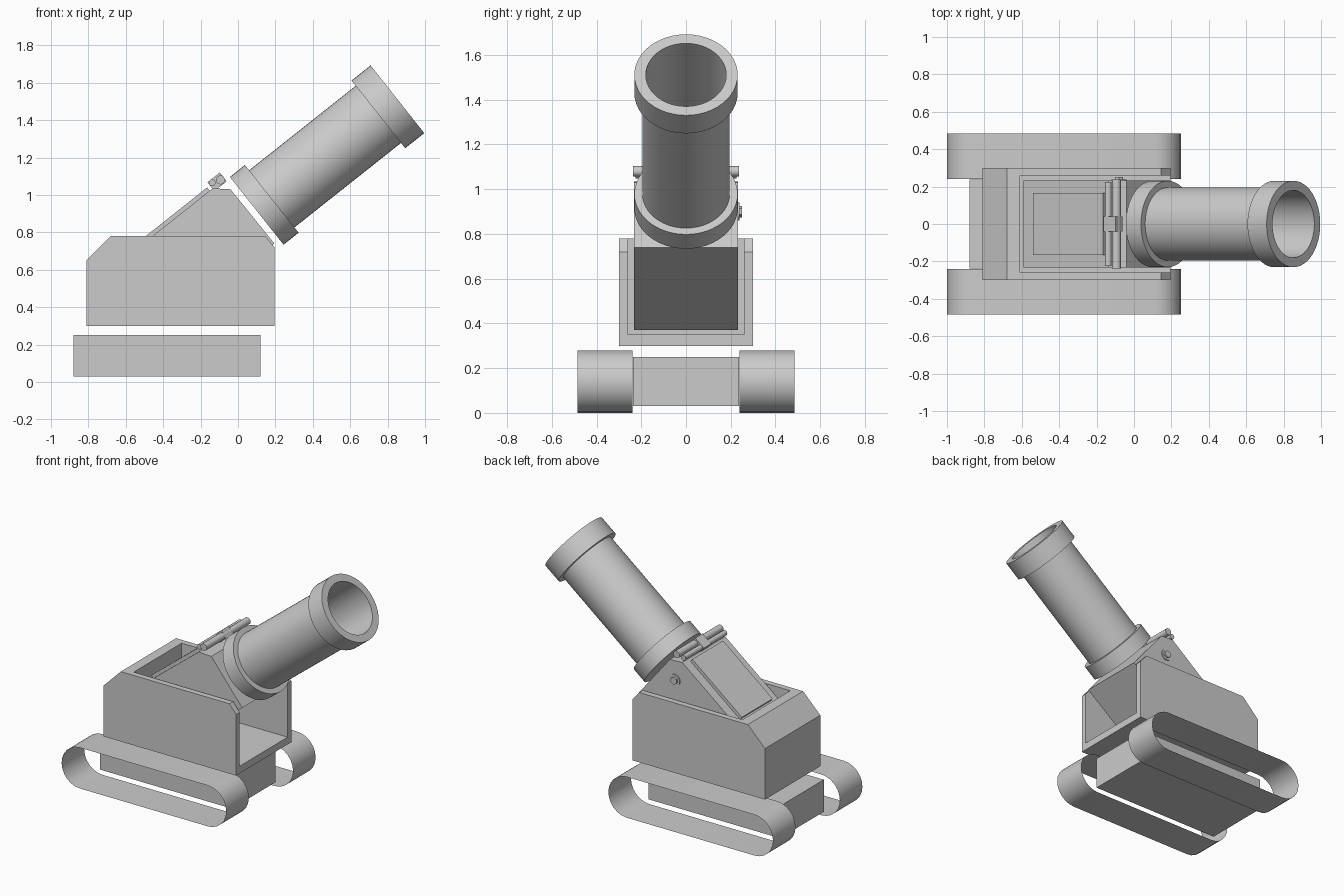
import bpy, bmesh, math
from mathutils import Vector, Matrix

if "Cube" in bpy.data.objects:
    bpy.data.objects.remove(bpy.data.objects["Cube"])

grey = bpy.data.materials.new("plain grey")
grey.diffuse_color = (0.6, 0.6, 0.6, 1)
grey.use_nodes = True
grey.node_tree.nodes["Principled BSDF"].inputs["Base Color"].default_value = grey.diffuse_color
TILT = math.radians(38.4)


def finish(name, bm, smooth=False, fix=True):
    if fix:
        bmesh.ops.recalc_face_normals(bm, faces=bm.faces)
    me = bpy.data.meshes.new(name)
    bm.to_mesh(me)
    bm.free()
    me.materials.append(grey)
    ob = bpy.data.objects.new(name, me)
    bpy.context.collection.objects.link(ob)
    if smooth:
        bpy.ops.object.select_all(action='DESELECT')
        ob.select_set(True)
        bpy.context.view_layer.objects.active = ob
        bpy.ops.object.shade_smooth_by_angle(angle=math.radians(35))
    return ob


def prism(name, pts, y0, y1):
    """Side outline (x, z) extruded along y."""
    bm = bmesh.new()
    face = bm.faces.new([bm.verts.new((x, y0, z)) for x, z in pts])
    ext = bmesh.ops.extrude_face_region(bm, geom=[face])
    verts = [v for v in ext["geom"] if isinstance(v, bmesh.types.BMVert)]
    bmesh.ops.translate(bm, verts=verts, vec=(0, y1 - y0, 0))
    return finish(name, bm)


def rect(x0, x1, z0, z1):
    return [(x0, z0), (x1, z0), (x1, z1), (x0, z1)]


def rod(name, x, z, r, y0, y1, sides=16):
    """Cylinder lying along y."""
    bm = bmesh.new()
    m = Matrix.Translation((x, (y0 + y1) / 2, z)) @ Matrix.Rotation(math.pi / 2, 4, 'X')
    bmesh.ops.create_cone(bm, cap_ends=True, segments=sides, radius1=r, radius2=r,
                          depth=y1 - y0, matrix=m)
    return finish(name, bm, sides > 8)


# Tracks: open thin bands with round ends
def track(name, y0, y1):
    r, n = 0.14, 12
    outline = []
    for cx, start in ((0.11, -90), (-0.86, 90)):
        for i in range(n + 1):
            a = math.radians(start + 180 * i / n)
            outline.append((cx + r * math.cos(a), r + r * math.sin(a)))
    bm = bmesh.new()
    a = [bm.verts.new((x, y0, z)) for x, z in outline]
    b = [bm.verts.new((x, y1, z)) for x, z in outline]
    k = len(a)
    for i in range(k):
        j = (i + 1) % k
        bm.faces.new((a[i], b[i], b[j], a[j]))
    bm.normal_update()
    top = max(bm.faces, key=lambda f: f.calc_center_median().z)
    if top.normal.z < 0:
        bmesh.ops.reverse_faces(bm, faces=bm.faces)
    finish(name, bm, True, False)


track("front_track", -0.485, -0.24)
track("back_track", 0.24, 0.485)

# Chassis between the tracks
prism("chassis", rect(-0.88, 0.12, 0.03, 0.25), -0.238, 0.238)

# Hull tub: open at the top and at the muzzle end
hull = prism("hull", [(-0.81, 0.30), (0.195, 0.30), (0.195, 0.72), (0.145, 0.78),
                      (-0.68, 0.78), (-0.81, 0.65)], -0.30, 0.30)
cutter = prism("hull_cutter", rect(-0.61, 0.5, 0.35, 1.0), -0.26, 0.26)
cutter.hide_render = True
mod = hull.modifiers.new("tub", 'BOOLEAN')
mod.object, mod.operation, mod.solver = cutter, 'DIFFERENCE', 'EXACT'
bpy.context.view_layer.objects.active = hull
bpy.ops.object.modifier_apply(modifier="tub")
bpy.data.objects.remove(cutter)

# Tilted gun mount sitting in the tub
prism("gun_mount", [(-0.59, 0.675), (-0.135, 1.035), (-0.04, 1.03), (0.195, 0.74),
                    (-0.29, 0.37)], -0.233, 0.233)

# Raised hatch on the sloping back of the mount
u = Vector((math.cos(TILT), math.sin(TILT)))
n = Vector((-u.y, u.x))
start = Vector((-0.59, 0.675))
corners = [start + u * s + n * h for s, h in
           ((0.08, -0.01), (0.56, -0.01), (0.56, 0.022), (0.08, 0.022))]
prism("hatch", [tuple(c) for c in corners], -0.167, 0.167)

# Hinge along the top of the mount
rod("hinge_bar", -0.094, 1.08, 0.024, -0.238, 0.238)
rod("hinge_pin", -0.138, 1.065, 0.018, -0.225, 0.225)
hc = Vector((-0.112, 1.07))
prism("hinge_block", [tuple(hc + u * s * 0.042 + n * h * 0.03) for s, h in
                      ((-1, -1), (1, -1), (1, 1), (-1, 1))], -0.04, 0.04)

# Bolt on the back side of the mount
rod("bolt_washer", -0.08, 0.90, 0.04, 0.23, 0.239, 16)
rod("bolt_head", -0.08, 0.90, 0.026, 0.235, 0.25, 6)

# Mortar barrel: lathed tube with a thick collar at each end
profile = [(0, 0), (0.231, 0), (0.231, 0.103), (0.195, 0.103), (0.195, 0.83),
           (0.231, 0.83), (0.231, 0.96), (0.18, 0.96), (0.18, 0.04), (0, 0.04)]
bm = bmesh.new()
vs = [bm.verts.new((r, 0, t)) for r, t in profile]
edges = [bm.edges.new(p) for p in zip(vs, vs[1:])]
bmesh.ops.spin(bm, geom=vs + edges, cent=(0, 0, 0), axis=(0, 0, 1),
               angle=math.tau, steps=48, use_merge=True)
bmesh.ops.remove_doubles(bm, verts=bm.verts, dist=1e-4)
bm.transform(Matrix.Translation((0.10, 0, 0.915)) @ Matrix.Rotation(math.pi / 2 - TILT, 4, 'Y'))
finish("barrel", bm, True)
